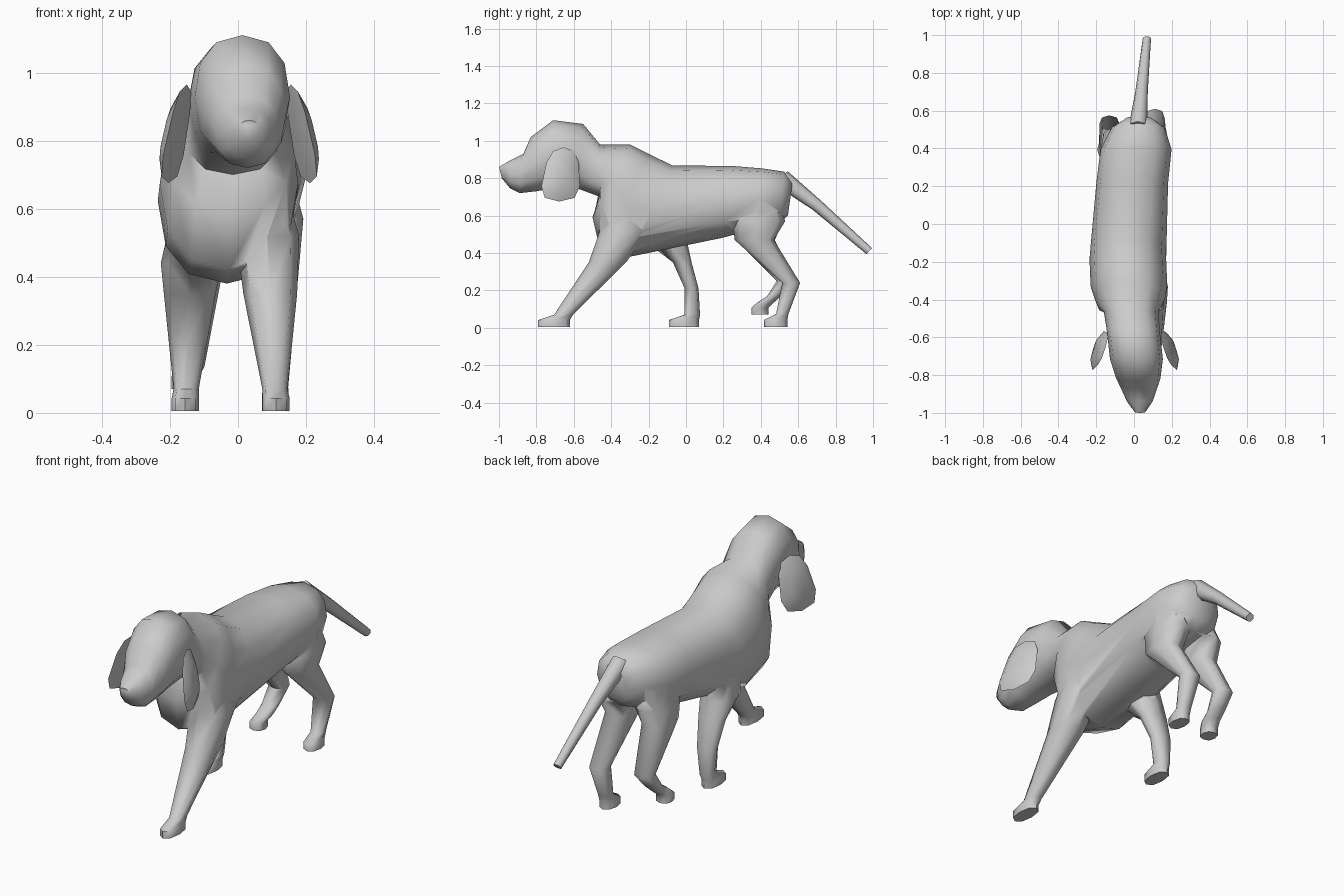
import bpy, bmesh
from math import sin, cos, pi
from mathutils import Vector as V

if "Cube" in bpy.data.objects:
    bpy.data.objects.remove(bpy.data.objects["Cube"])


def squared(t, power):
    return abs(t) ** power * (1 if t >= 0 else -1)


def finish(name, bm):
    bmesh.ops.recalc_face_normals(bm, faces=bm.faces)
    me = bpy.data.meshes.new(name)
    bm.to_mesh(me)
    bm.free()
    ob = bpy.data.objects.new(name, me)
    bpy.context.collection.objects.link(ob)
    return ob


def loft(name, rings, n, power=1.0):
    """Skin rings given as (centre, side axis, up axis); power < 1 squares them off."""
    bm = bmesh.new()
    loops = []
    for c, u, v in rings:
        angles = [2 * pi * i / n for i in range(n)]
        loops.append([bm.verts.new(V(c) + V(u) * squared(cos(a), power)
                                   + V(v) * squared(sin(a), power)) for a in angles])
    for a, b in zip(loops, loops[1:]):
        for i in range(n):
            j = (i + 1) % n
            bm.faces.new((a[i], a[j], b[j], b[i]))
    bm.faces.new(loops[0])
    bm.faces.new(loops[-1])
    return finish(name, bm)


def activate(ob):
    bpy.ops.object.select_all(action='DESELECT')
    ob.select_set(True)
    bpy.context.view_layer.objects.active = ob


def trunk_ring(ty, tz, by, bz, w):
    """Tilted ring between a top and a bottom point; the spine sways sideways."""
    y = (ty + by) / 2
    sway = -.033 * cos(pi * (y + .15) / .9)
    return (sway, y, (tz + bz) / 2), (w, 0, 0), (0, (ty - by) / 2, (tz - bz) / 2)


# head, neck and trunk: top y, z / bottom y, z / half width
trunk = [
    (-1.0, .86, -.985, .80, .03), (-.94, .895, -.94, .745, .068),
    (-.87, .93, -.89, .72, .092), (-.83, 1.02, -.80, .73, .118),
    (-.71, 1.11, -.72, .745, .14), (-.55, 1.09, -.58, .745, .14),
    (-.46, .98, -.46, .70, .145), (-.30, .98, -.50, .59, .185),
    (-.20, .93, -.46, .42, .203), (-.07, .867, -.30, .38, .203),
    (.24, .866, .19, .48, .19), (.41, .852, .38, .53, .188),
    (.525, .835, .50, .56, .14), (.57, .78, .545, .60, .07)]
body = loft("body", [trunk_ring(*row) for row in trunk], 12, .86)


def make_leg(name, x_foot, x_hip, foot_y, foot_z, foot_d, flare, rows):
    """Foot block, then rings (y, z, half depth) that widen, then tuck in at the hip."""
    rings = [((x_foot, foot_y, foot_z + h), (.04, 0, 0), (0, foot_d, 0)) for h in (.005, .042)]
    for y, z, d in rows:
        t = min(1, z / .65)
        w = min(.093, .037 + flare * max(0, z - .07))
        if z > .65:
            w *= .4
        rings.append(((x_foot + (x_hip - x_foot) * t, y, z), (w, 0, 0), (0, d, 0)))
    return loft(name, rings, 8, .85)


legs = [
    make_leg("front_leg_right", .112, .08, -.705, 0, .085, .15,
             [(-.655, .07, .05), (-.42, .35, .10), (-.33, .52, .13), (-.29, .75, .08)]),
    make_leg("front_leg_left", -.155, -.13, -.01, 0, .08, .14,
             [(.033, .07, .042), (.03, .21, .037), (-.02, .35, .05),
              (-.09, .44, .10), (-.14, .70, .12)]),
    make_leg("back_leg_right", .11, .11, .48, 0, .062, .09,
             [(.515, .075, .033), (.562, .24, .048), (.365, .47, .105),
              (.39, .57, .14), (.38, .74, .09)]),
    make_leg("back_leg_left", -.155, -.09, .395, .065, .045, .09,
             [(.425, .135, .045), (.47, .17, .036), (.53, .25, .045),
              (.37, .47, .105), (.38, .57, .14), (.36, .74, .09)])]
# weld the legs into the trunk
for leg in legs:
    activate(body)
    mod = body.modifiers.new("weld", 'BOOLEAN')
    mod.operation, mod.solver, mod.object = 'UNION', 'EXACT', leg
    bpy.ops.object.modifier_apply(modifier=mod.name)
    bpy.data.objects.remove(leg)

# tail, sloping down and slightly sideways
tail = loft("tail", [((x, y, z), (r, 0, 0), (0, r * .66, r * .75)) for x, y, z, r in
                     [(.02, .51, .80, .05), (.04, .70, .655, .033), (.068, .98, .41, .022)]], 8)


def make_ear(name, side):
    """Thin cupped leaf, hanging from the skull and flaring out to the front."""
    bm = bmesh.new()
    rim, mids = [], [[], []]
    for i in range(10):
        c, s = (squared(f(2 * pi * i / 10 + pi / 10), .7) for f in (cos, sin))
        y = -.665 + (.098 - .02 * s) * c + .012 * s
        z = .82 + .145 * s
        x = .14 + .17 * (.96 - z) + .3 * (-.60 - y)
        rim.append(bm.verts.new((x * side, y, z)))
        for mid, push in zip(mids, (.027, -.004)):
            p = V((x, y, z)).lerp(V((.18, -.66, .82)), .4)
            mid.append(bm.verts.new(((p.x + push) * side, p.y, p.z)))
    for mid in mids:
        for i in range(10):
            j = (i + 1) % 10
            bm.faces.new((rim[i], rim[j], mid[j], mid[i]))
        bm.faces.new(mid)
    return finish(name, bm)


ears = [make_ear("ear_right", 1), make_ear("ear_left", -.97)]

for ob in [body, tail] + ears:
    activate(ob)
    bpy.ops.object.shade_smooth_by_angle(angle=1.15)
